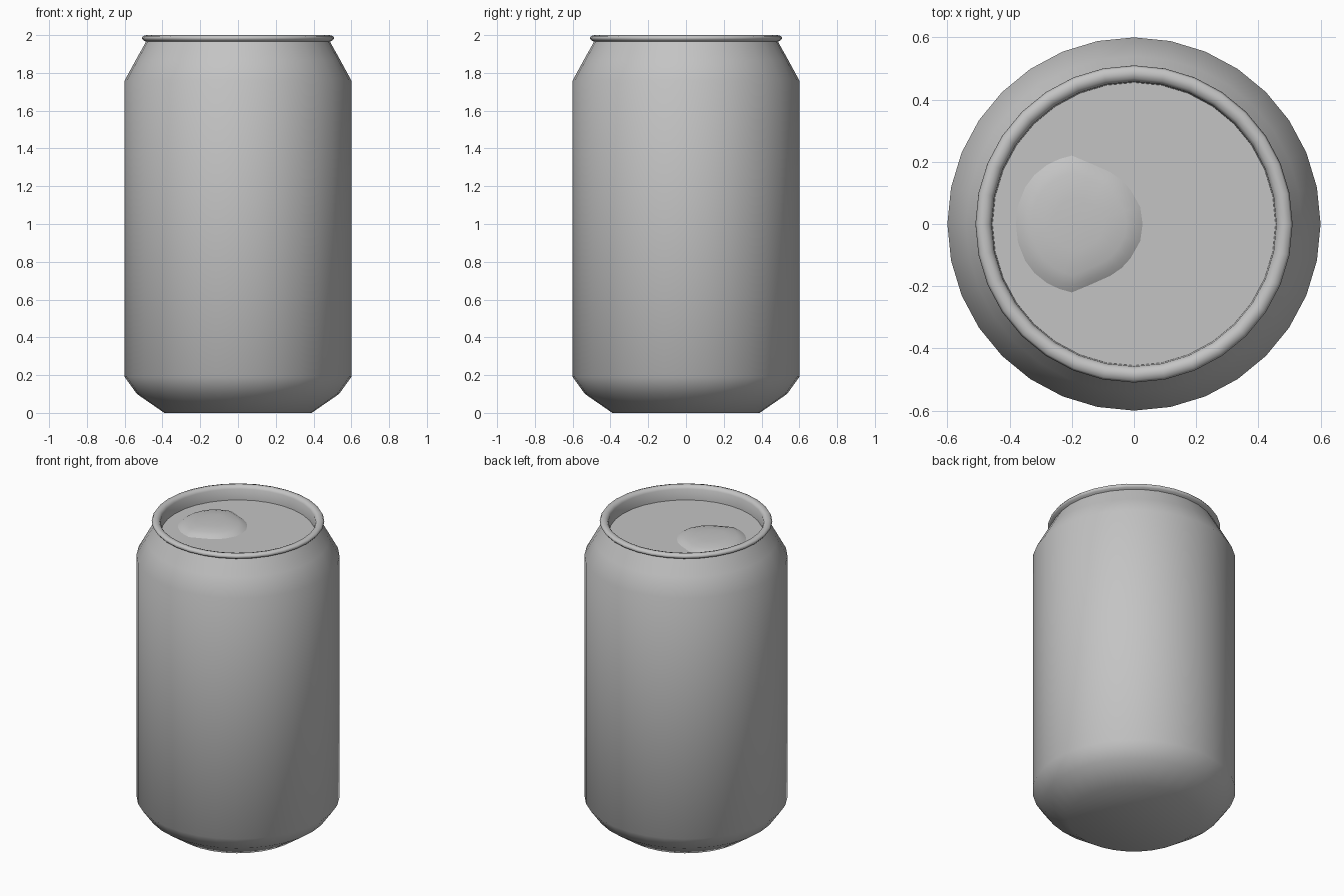
import bpy, bmesh, math

if "Cube" in bpy.data.objects:
    bpy.data.objects.remove(bpy.data.objects["Cube"])

SIDES = 32


def material(name, c):
    m = bpy.data.materials.new(name)
    m.diffuse_color = (c, c, c, 1)
    m.use_nodes = True
    m.node_tree.nodes["Principled BSDF"].inputs["Base Color"].default_value = m.diffuse_color
    return m


metal = material("plain_metal", 0.55)


def skin(name, rings, start=None, end=None, sharp=50):
    """Bridge rings of points into quads, with optional end centre points."""
    bm = bmesh.new()
    loops = [[bm.verts.new(p) for p in ring] for ring in rings]
    n = len(loops[0])
    for a, b in zip(loops, loops[1:]):
        for i in range(n):
            k = (i + 1) % n
            bm.faces.new((a[i], a[k], b[k], b[i]))
    if start:
        c = bm.verts.new(start)
        for i in range(n):
            bm.faces.new((c, loops[0][(i + 1) % n], loops[0][i]))
    if end:
        c = bm.verts.new(end)
        for i in range(n):
            bm.faces.new((loops[-1][i], loops[-1][(i + 1) % n], c))
    bm.normal_update()
    for f in bm.faces:
        f.smooth = True
    for e in bm.edges:
        if len(e.link_faces) == 2:
            e.smooth = e.calc_face_angle(0) < math.radians(sharp)
    me = bpy.data.meshes.new(name)
    bm.to_mesh(me)
    bm.free()
    me.materials.append(metal)
    ob = bpy.data.objects.new(name, me)
    bpy.context.collection.objects.link(ob)
    return ob


def circle(r, z):
    return [(r * math.cos(2 * math.pi * i / SIDES), r * math.sin(2 * math.pi * i / SIDES), z)
            for i in range(SIDES)]


# Can body with tapered base and neck
skin("can_body", [circle(r, z) for r, z in
     [(0.39, 0), (0.535, 0.10), (0.6, 0.19), (0.6, 1.76), (0.54, 1.87), (0.487, 1.965)]],
     start=(0, 0, 0))

# Rolled rim and inner wall down to the lid
skin("top_rim", [circle(r, z) for r, z in
     [(0.487, 1.965), (0.502, 1.973), (0.51, 1.984), (0.503, 1.995), (0.485, 2.0),
      (0.468, 1.995), (0.458, 1.98), (0.455, 1.91)]], sharp=75)

# Flat recessed lid
skin("lid", [circle(0.455, 1.91)], end=(0, 0, 1.91))

# Raised mouth panel: half outline mirrored across y
half = [(0.028, 0), (0.02, 0.055), (-0.011, 0.11), (-0.04, 0.142), (-0.077, 0.167),
        (-0.14, 0.195), (-0.2, 0.22), (-0.24, 0.209), (-0.28, 0.19), (-0.32, 0.158),
        (-0.35, 0.118), (-0.373, 0.06), (-0.38, 0)]
outline = half + [(x, -y) for x, y in half[-2:0:-1]]
cx = -0.18


def panel_ring(s, z):
    return [(cx + (x - cx) * s, y * s, z) for x, y in outline]


skin("mouth_panel", [panel_ring(1, 1.91), panel_ring(0.9, 1.922), panel_ring(0.75, 1.932),
     panel_ring(0.4, 1.939)], end=(cx, 0, 1.94))
